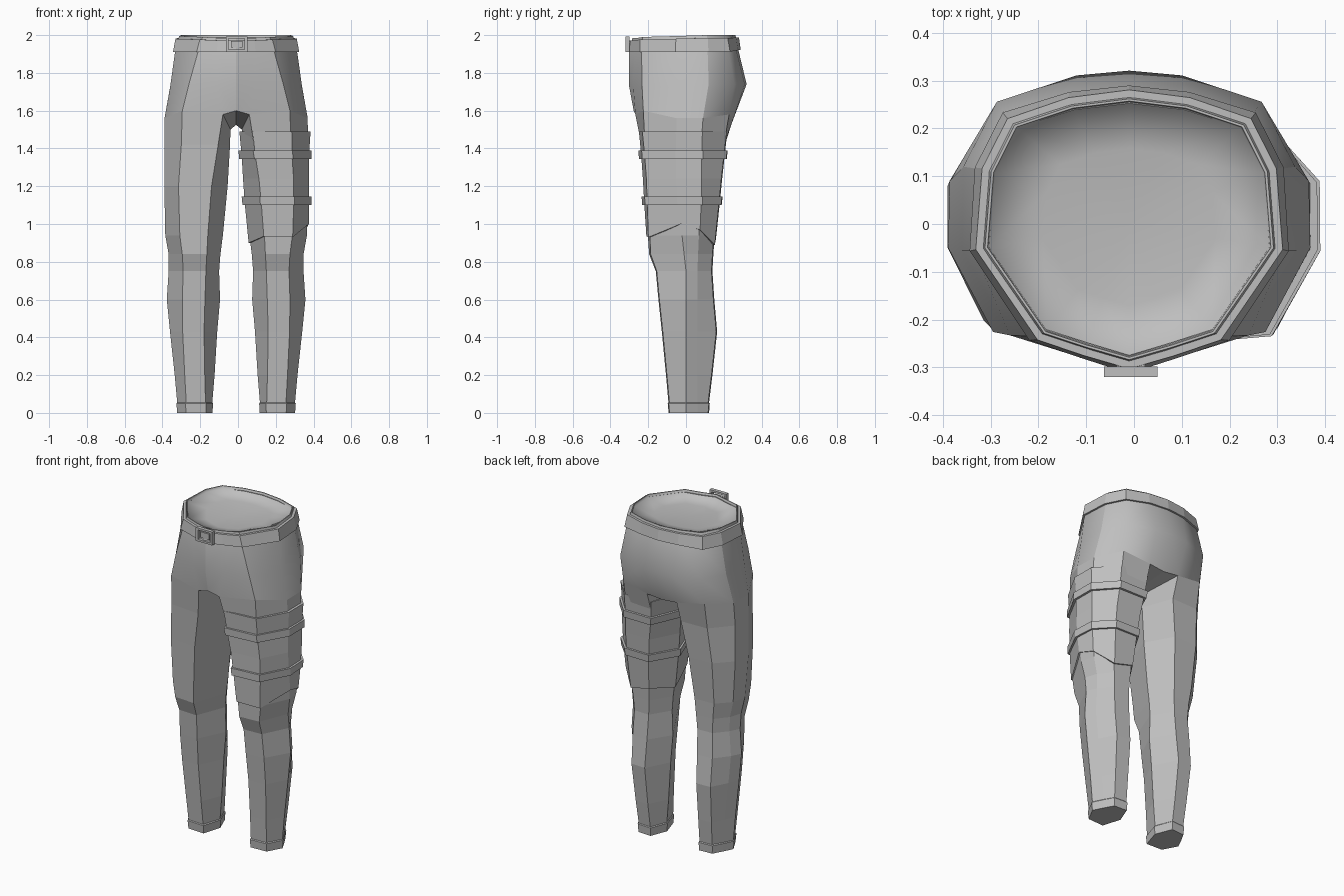
import bpy, bmesh
from mathutils import Vector

if "Cube" in bpy.data.objects:
    bpy.data.objects.remove(bpy.data.objects["Cube"])

SHIFT = -0.01  # the garment's mid plane sits slightly left of centre

grey = bpy.data.materials.new("grey_cloth")
grey.diffuse_color = (0.52, 0.52, 0.52, 1)
grey.use_nodes = True
grey.node_tree.nodes["Principled BSDF"].inputs["Base Color"].default_value = grey.diffuse_color


def make_object(name, bm):
    bmesh.ops.recalc_face_normals(bm, faces=bm.faces)
    mesh = bpy.data.meshes.new(name)
    bm.to_mesh(mesh)
    bm.free()
    mesh.materials.append(grey)
    obj = bpy.data.objects.new(name, mesh)
    obj.location.x = SHIFT
    bpy.context.collection.objects.link(obj)
    return obj


def bridge(bm, a, b, closed=True):
    n = len(a)
    return [bm.faces.new((a[i], a[(i + 1) % n], b[(i + 1) % n], b[i]))
            for i in range(n if closed else n - 1)]


# Leg rows: z, inner x, front inner x, front outer x, outer x, front y, back y
LEG = [
    (0.00, .125, .160, .265, .312, -.092, .122),
    (0.05, .122, .158, .268, .316, -.097, .126),
    (0.055, .126, .162, .264, .312, -.093, .122),
    (0.20, .114, .166, .272, .325, -.106, .140),
    (0.43, .100, .170, .283, .350, -.128, .165),
    (0.60, .085, .165, .285, .367, -.146, .150),
    (0.75, .090, .160, .280, .357, -.160, .140),
    (0.84, .083, .155, .285, .357, -.195, .145),
    (0.94, .070, .150, .298, .375, -.202, .152),
    (1.20, .045, .130, .305, .380, -.220, .182),
    (1.42, .032, .095, .290, .380, -.236, .206),
]


def leg_ring(z):
    """Seven points round the leg: front, outer side, back, inner side."""
    z = min(max(z, LEG[0][0]), LEG[-1][0])
    k = next(i for i in range(len(LEG) - 1) if z <= LEG[i + 1][0])
    t = (z - LEG[k][0]) / (LEG[k + 1][0] - LEG[k][0])
    _, xi, fi, fo, xo, fy, by = [a + (b - a) * t for a, b in zip(LEG[k], LEG[k + 1])]
    s = min(max((z - 0.75) / 0.45, 0), 1)       # thigh has a flat outer side
    mo = -0.05 * s
    mb = 0.06 + 0.02 * s
    xb = xo - 0.03 * (1 - s)
    bo, bi = fo - 0.015, fi + 0.005
    return [Vector(p) for p in ((fi, fy, z), (fo, fy + .005 + .014 * s, z), (xo, mo, z),
                                (xb, mb, z), (bo, by - .005, z), (bi, by, z), (xi, 0.02, z))]


# Pelvis rows: front centre round to back centre
PELVIS = [
    [(0, -.277, 1.60), (.07, -.268, 1.58), (.285, -.226, 1.60), (.379, -.05, 1.56),
     (.376, .09, 1.56), (.275, .228, 1.58), (.10, .248, 1.55), (0, .245, 1.54)],
    [(0, -.303, 1.74), (.10, -.280, 1.74), (.250, -.233, 1.74), (.350, -.055, 1.72),
     (.347, .12, 1.74), (.277, .256, 1.74), (.11, .311, 1.74), (0, .321, 1.74)],
    [(0, -.303, 1.90), (.10, -.270, 1.90), (.205, -.235, 1.90), (.325, -.055, 1.90),
     (.315, .115, 1.90), (.258, .228, 1.90), (.12, .268, 1.91), (0, .280, 1.91)],
    [(0, -.284, 1.985), (.09, -.258, 1.985), (.178, -.229, 1.99), (.302, -.05, 1.995),
     (.289, .11, 2.0), (.240, .207, 2.0), (.12, .247, 2.0), (0, .262, 2.0)],
]

# Trousers: one leg and half the pelvis, mirrored
bm = bmesh.new()
rows = [[bm.verts.new(p) for p in leg_ring(r[0])] for r in LEG]
bm.faces.new(rows[0])
for a, b in zip(rows, rows[1:]):
    bridge(bm, a, b)
hips = [[bm.verts.new(p) for p in row] for row in PELVIS]
inner = bm.verts.new((.03, .02, 1.50))
crotch = bm.verts.new((0, .02, 1.525))
bridge(bm, rows[-1], hips[0][1:7] + [inner])
bm.faces.new((hips[0][0], hips[0][1], inner, crotch))
bm.faces.new((crotch, inner, hips[0][6], hips[0][7]))
for a, b in zip(hips, hips[1:]):
    for f in bridge(bm, a, b, closed=False):
        f.smooth = True
    # Creases running up from the leg corners
    for col in (0, 2, 4):
        bm.edges.get((a[col], b[col])).smooth = False


# Waist: thin rim around a shallow, softly shaded hollow
def inset_ring(scale, drop):
    return [bm.verts.new((v.co.x * scale, v.co.y * scale, v.co.z - drop)) for v in hips[-1]]


rim, wall, floor = inset_ring(.982, 0), inset_ring(.972, .016), inset_ring(.6, .034)
bridge(bm, hips[-1], rim, closed=False)
for a, b in zip(hips[-1], hips[-1][1:]):
    bm.edges.get((a, b)).smooth = False
for a, b in zip(rim, rim[1:]):
    bm.edges.get((a, b)).smooth = False
for f in bridge(bm, rim, wall, closed=False) + bridge(bm, wall, floor, closed=False):
    f.smooth = True
centre = bm.verts.new((0, 0, 1.955))
for a, b in zip(floor, floor[1:]):
    bm.faces.new((a, b, centre)).smooth = True
trousers = make_object("trousers", bm)
mirror = trousers.modifiers.new("mirror", 'MIRROR')
mirror.use_clip = True
mirror.merge_threshold = 0.0005


def grow(points, offset):
    c = sum(points, Vector()) / len(points)
    out = []
    for p in points:
        d = Vector((p.x - c.x, p.y - c.y, 0)).normalized()
        out.append(p + d * offset)
    return out


def band(name, bottom, top, inset, low, high):
    """Closed hoop following two outlines."""
    bm = bmesh.new()
    loops = [grow(bottom, inset), grow(bottom, low), grow(top, high), grow(top, inset)]
    loops = [[bm.verts.new(p) for p in loop] for loop in loops]
    for i in range(4):
        bridge(bm, loops[i], loops[(i + 1) % 4])
    return make_object(name, bm)


# Belt
def waist(t):
    half = [Vector(a).lerp(Vector(b), t) for a, b in zip(PELVIS[2], PELVIS[3])]
    return half + [Vector((-p.x, p.y, p.z)) for p in half[-2:0:-1]]


band("belt", waist(.12), waist(.85), -.012, .012, .016)

# Thigh wrap with a pointed hem, and its two straps
HEM = (.935, .93, 1.0, .97, .89, .92, .90)
hem = [leg_ring(z)[i] for i, z in enumerate(HEM)]
levels = [hem] + [leg_ring(z) for z in (1.12, 1.24, 1.36)]
wrap_top = [p + Vector((0, 0, .07)) for p in leg_ring(1.42)]
levels.append(wrap_top)
bm = bmesh.new()
loops = [grow(hem, -.01)] + [grow(l, o) for l, o in zip(levels, (.009, .008, .006, .006, .015))]
loops.append(grow(wrap_top, -.01))
loops = [[bm.verts.new(p) for p in loop] for loop in loops]
for a, b in zip(loops, loops[1:]):
    bridge(bm, a, b)
bridge(bm, loops[-1], loops[0])
make_object("thigh_wrap", bm)
band("upper_strap", leg_ring(1.345), leg_ring(1.39), 0, .021, .021)
band("lower_strap", leg_ring(1.10), leg_ring(1.145), 0, .021, .021)


# Buckle: rectangular frame with a tongue plate
def box(bm, x, y, z, sx, sy, sz):
    vs = bmesh.ops.create_cube(bm, size=1)["verts"]
    for v in vs:
        v.co = (x + v.co.x * sx, y + v.co.y * sy, z + v.co.z * sz)


bm = bmesh.new()
for s in (-1, 1):
    box(bm, .003 + s * .049, -.309, 1.952, .014, .022, .082)
    box(bm, .003, -.309, 1.952 + s * .035, .098, .022, .012)
box(bm, .003, -.303, 1.952, .06, .018, .036)
make_object("buckle", bm)
